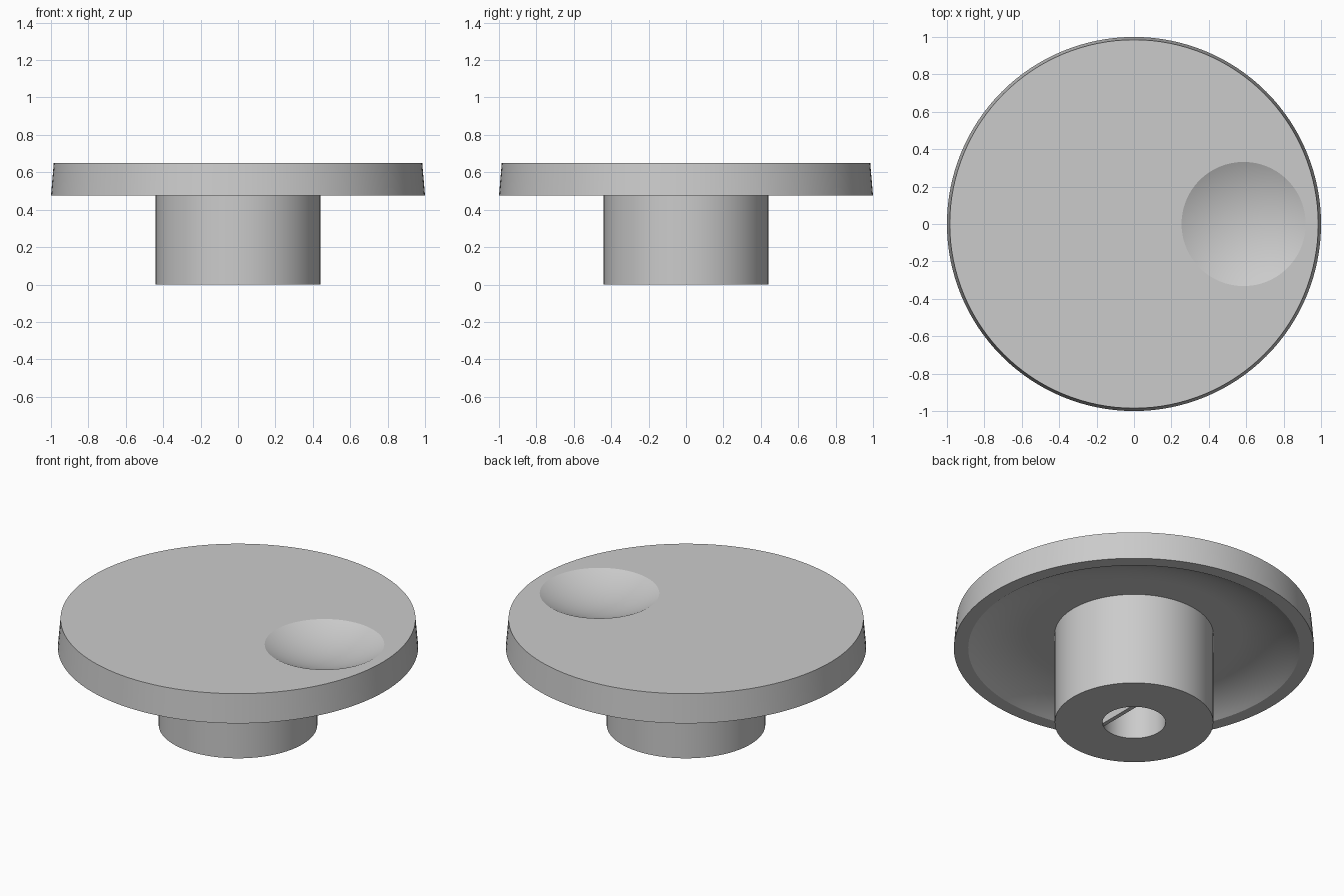
import bpy, bmesh, math
from mathutils import Matrix, Vector

if "Cube" in bpy.data.objects:
    bpy.data.objects.remove(bpy.data.objects["Cube"])

SEGMENTS = 128
TOP, SKIRT, CEILING = 0.65, 0.475, 0.567
BORE, BORE_TOP = 0.175, 0.45

grey = bpy.data.materials.new("plain grey")
grey.use_nodes = True
grey.diffuse_color = (0.6, 0.6, 0.6, 1)
grey.node_tree.nodes["Principled BSDF"].inputs["Base Color"].default_value = (0.6, 0.6, 0.6, 1)


def add_object(name, bm):
    bmesh.ops.recalc_face_normals(bm, faces=bm.faces)
    mesh = bpy.data.meshes.new(name)
    bm.to_mesh(mesh)
    bm.free()
    mesh.materials.append(grey)
    obj = bpy.data.objects.new(name, mesh)
    bpy.context.collection.objects.link(obj)
    return obj


def lathe(name, profile):
    bm = bmesh.new()
    verts = [bm.verts.new((r, 0, z)) for r, z in profile]
    edges = [bm.edges.new(pair) for pair in zip(verts, verts[1:])]
    bmesh.ops.spin(bm, geom=verts + edges, cent=(0, 0, 0), axis=(0, 0, 1),
                   angle=math.tau, steps=SEGMENTS, use_duplicate=False)
    bmesh.ops.remove_doubles(bm, verts=bm.verts, dist=1e-4)
    return add_object(name, bm)


# Hollow underside: a flat ceiling that curves down to the skirt rim
rim, inner = 0.92, 0.60
rise, run = CEILING - SKIRT, rim - inner
arc_radius = (run ** 2 + rise ** 2) / (2 * rise)
sweep = math.asin(run / arc_radius)
hollow = []
for i in range(13):
    a = sweep * i / 12
    hollow.append((inner + arc_radius * math.sin(a),
                   CEILING - arc_radius * (1 - math.cos(a))))

# Knob: bored stem, hollow underside, tapered skirt and flat top
profile = [(0, BORE_TOP), (BORE, BORE_TOP), (BORE, 0), (0.44, 0), (0.44, CEILING)]
profile += hollow + [(1, SKIRT), (0.985, TOP), (0, TOP)]
knob = lathe("knob_body", profile)

# Finger dish: a shallow spherical cut in the top
dish_radius, depth = 0.332, 0.077
ball = (dish_radius ** 2 + depth ** 2) / (2 * depth)
bm = bmesh.new()
bmesh.ops.create_uvsphere(bm, u_segments=96, v_segments=120, radius=ball,
                          matrix=Matrix.Translation((0.586, 0, TOP + ball - depth)))
cutter = add_object("dish_cutter", bm)
cutter.hide_render = True
cut = knob.modifiers.new("finger dish", 'BOOLEAN')
cut.operation, cut.solver, cut.object = 'DIFFERENCE', 'EXACT', cutter
bpy.context.view_layer.objects.active = knob
knob.select_set(True)
bpy.ops.object.modifier_apply(modifier=cut.name)
bpy.data.objects.remove(cutter)
bpy.ops.object.shade_smooth_by_angle(angle=math.radians(20))

# Flat spring bar across the bore, which keys the shaft
bm = bmesh.new()
near, far = 0.095, 0.12
outline = []
for x, side in ((near, -1), (far, -1), (far, 1), (near, 1)):
    outline.append(bm.verts.new((x, side * math.sqrt(BORE ** 2 - x ** 2), 0.005)))
face = bm.faces.new(outline)
top = bmesh.ops.extrude_face_region(bm, geom=[face])["geom"]
bmesh.ops.translate(bm, vec=Vector((0, 0, BORE_TOP - 0.005)),
                    verts=[v for v in top if isinstance(v, bmesh.types.BMVert)])
add_object("shaft_key", bm)
